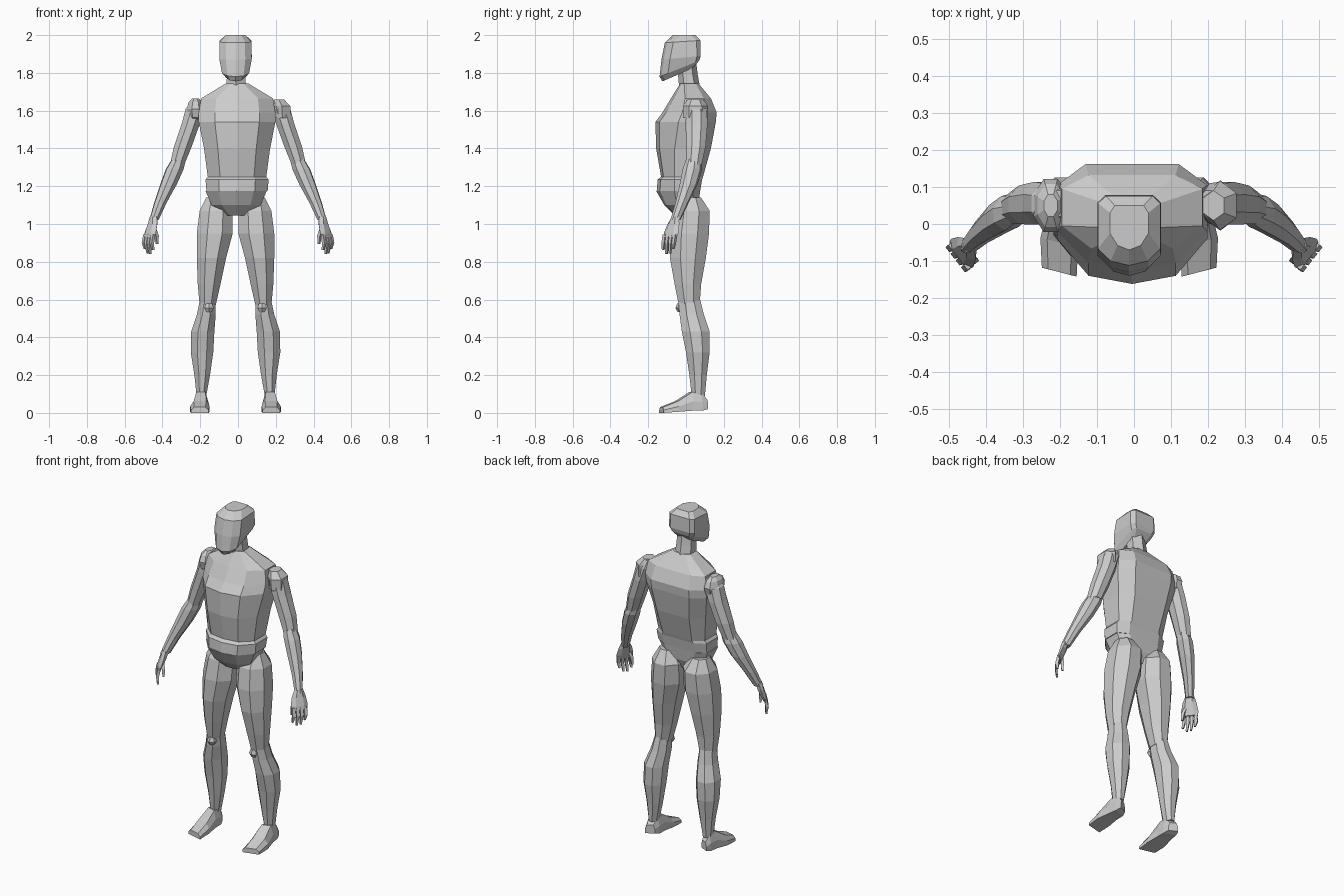
import bpy, bmesh, math
from mathutils import Vector

grey = bpy.data.materials.new("light_grey")
grey.diffuse_color = (0.6, 0.6, 0.6, 1)


def loft(name, rings):
    """Skin a list of equal-length rings and cap both ends, flat shaded."""
    bm = bmesh.new()
    vs = [[bm.verts.new(p) for p in ring] for ring in rings]
    n = len(vs[0])
    for a, b in zip(vs, vs[1:]):
        for i in range(n):
            j = (i + 1) % n
            bm.faces.new((a[i], a[j], b[j], b[i]))
    bm.faces.new(vs[0])
    bm.faces.new(vs[-1])
    bmesh.ops.recalc_face_normals(bm, faces=bm.faces[:])
    mesh = bpy.data.meshes.new(name)
    bm.to_mesh(mesh)
    bm.free()
    mesh.materials.append(grey)
    obj = bpy.data.objects.new(name, mesh)
    bpy.context.collection.objects.link(obj)
    return obj


def pair(name, rings, cx=0.0):
    """Right part and its mirrored left twin about x = cx."""
    for side, s in (("right", 1), ("left", -1)):
        loft(f"{side}_{name}", [[(cx + s * x, y, z) for x, y, z in r] for r in rings])


def oval(x, y, z, rx, ry, n=8, turn=0.0):
    """Horizontal polygon with flats on its four sides, turned about z."""
    k = 1 / math.cos(math.pi / n)
    pts = []
    for i in range(n):
        a = 2 * math.pi * (i + 0.5) / n
        u, v = rx * k * math.cos(a), ry * k * math.sin(a)
        c, s = math.cos(turn), math.sin(turn)
        pts.append((x + u * c - v * s, y + u * s + v * c, z))
    return pts


def box_oval(x0, x1, y0, y1, z, n=8):
    return oval((x0 + x1) / 2, (y0 + y1) / 2, z, (x1 - x0) / 2, (y1 - y0) / 2, n)


def trunk_ring(z, w, f, mf, mb, b, cx=-0.005):
    """Chest section: keeled front, flat sides, broad flat back."""
    half = [(0.58 * w, f + 0.18 * (mf - f)), (w, mf), (w, mb), (0.62 * w, b)]
    return ([(cx, f, z)] + [(cx + x, y, z) for x, y in half]
            + [(cx - x, y, z) for x, y in reversed(half)])


# Torso: waist up to the neck base
loft("torso", [trunk_ring(*r) for r in [
    (1.175, .162, -.155, -.06, .04, .075),
    (1.235, .167, -.150, -.06, .05, .085),
    (1.25, .155, -.132, -.06, .05, .09),
    (1.40, .175, -.158, -.06, .07, .132),
    (1.54, .203, -.162, -.04, .10, .158),
    (1.59, .203, -.125, -.02, .105, .162),
    (1.665, .190, -.080, -.005, .095, .132),
    (1.745, .058, -.030, -.01, .05, .065)]])

# Pelvis wedge under the waist
loft("pelvis", [trunk_ring(*r, -.01) for r in [
    (1.175, .162, -.158, -.06, .04, .075),
    (1.10, .130, -.115, -.05, .03, .065),
    (1.045, .060, -.060, -.03, .02, .04)]])

# Neck
loft("neck", [box_oval(-.062, .042, -.03, .065, 1.735, 6),
              box_oval(-.058, .038, -.035, .055, 1.79, 6),
              box_oval(-.058, .038, -.045, .045, 1.87, 6)])


# Head: tilted sections with a keeled face
def head_ring(w, f, b, zf, zb, cx=-0.013):
    pts = [(0, f), (.6 * w, f + .012), (w, f + .045), (w, b - .02), (.75 * w, b),
           (-.75 * w, b), (-w, b - .02), (-w, f + .045), (-.6 * w, f + .012)]
    return [(cx + x, y, zf + (zb - zf) * (y - f) / (b - f)) for x, y in pts]


loft("head", [head_ring(*r) for r in [
    (.050, -.125, .035, 1.755, 1.825),
    (.072, -.140, .070, 1.780, 1.865),
    (.086, -.130, .078, 1.870, 1.890),
    (.084, -.112, .076, 1.960, 1.972),
    (.052, -.070, .050, 2.0, 2.0)]])

# Thighs and shins: inner x, outer x, front y, back y, height
HIP = -0.013
pair("thigh", [box_oval(*r) for r in [
    (.06, .155, -.02, .08, 1.14),
    (.015, .190, -.065, .125, 1.07),
    (.015, .205, -.085, .122, .95),
    (.050, .205, -.085, .105, .82),
    (.080, .200, -.060, .080, .68),
    (.105, .190, -.038, .072, .57)]], HIP)
pair("shin", [box_oval(*r) for r in [
    (.108, .188, -.040, .075, .60),
    (.105, .205, -.034, .095, .52),
    (.112, .235, -.022, .125, .43),
    (.118, .237, .000, .125, .32),
    (.135, .218, .018, .110, .20),
    (.155, .206, .030, .100, .09)]], HIP)

# Kneecaps
pair("kneecap", [oval(.140, -.028, z, r, r, 6) for z, r in
                 ((.535, .014), (.555, .024), (.58, .016))], HIP)


# Feet: sections from heel to toe, splayed slightly outwards
def foot_ring(y, x0, x1, top, bottom):
    m = (x1 - x0) * .18
    return [(x0, y - .012, bottom), (x1, y + .012, bottom),
            (x1, y + .012, (top + bottom) / 2), (x1 - m, y + .008, top),
            (x0 + m, y - .008, top), (x0, y - .012, (top + bottom) / 2)]


pair("foot", [foot_ring(*r) for r in [
    (.105, .155, .205, .070, .020),
    (.075, .145, .215, .105, .012),
    (.025, .145, .222, .110, .012),
    (-.050, .138, .240, .062, .006),
    (-.130, .142, .236, .030, .000)]], HIP)

# Upper arms and forearms
pair("upper_arm", [oval(*r) for r in [
    (.205, .055, 1.655, .030, .035),
    (.225, .055, 1.610, .052, .055),
    (.250, .056, 1.53, .048, .058),
    (.292, .052, 1.41, .047, .052),
    (.322, .042, 1.315, .038, .042)]])
pair("forearm", [oval(*r, 8, .6) for r in [
    (.312, .042, 1.345, .034, .040),
    (.335, .034, 1.29, .043, .050),
    (.368, .014, 1.21, .040, .046),
    (.412, -.022, 1.11, .030, .034),
    (.445, -.056, 1.02, .022, .026)]])

# Shoulder caps: a rounded one on the left, a squarer one on the right
loft("left_shoulder_cap", [oval(-.225, .05, z, rx, ry, 8) for z, rx, ry in (
    (1.545, .020, .035), (1.565, .038, .060), (1.61, .046, .072),
    (1.645, .036, .058), (1.665, .018, .030))])
loft("right_shoulder_cap", [oval(x, .05, z, rx, ry, 6) for x, z, rx, ry in (
    (.235, 1.56, .042, .058), (.232, 1.625, .045, .058), (.215, 1.66, .028, .035))])

# Palms, wide along a line turned out from the body
TURN = -math.radians(38)
pair("palm", [oval(*r, 6, TURN) for r in [
    (.445, -.056, 1.04, .018, .020),
    (.452, -.066, 1.00, .017, .034),
    (.464, -.078, .955, .014, .042),
    (.470, -.084, .930, .011, .040)]])


def finger(name, points, r):
    pts = [Vector(p) for p in points]
    pair(name, [oval(p.x, p.y, p.z, r * k, r * k, 4, TURN)
                for p, k in zip(pts, (1, 1, .6))])


# Four fingers spread along the palm edge, then the thumb
for i, tip in enumerate((.862, .842, .845, .868)):
    t = i / 3
    x, y = .448 + .042 * t, -.112 + .054 * t
    finger(f"finger_{i + 1}", [(x, y, .945), (x + .008, y - .006, .90),
                               (x + .002, y - .009, tip)], .0085)
finger("thumb", [(.448, -.085, .985), (.432, -.096, .94), (.428, -.100, .895)], .009)
